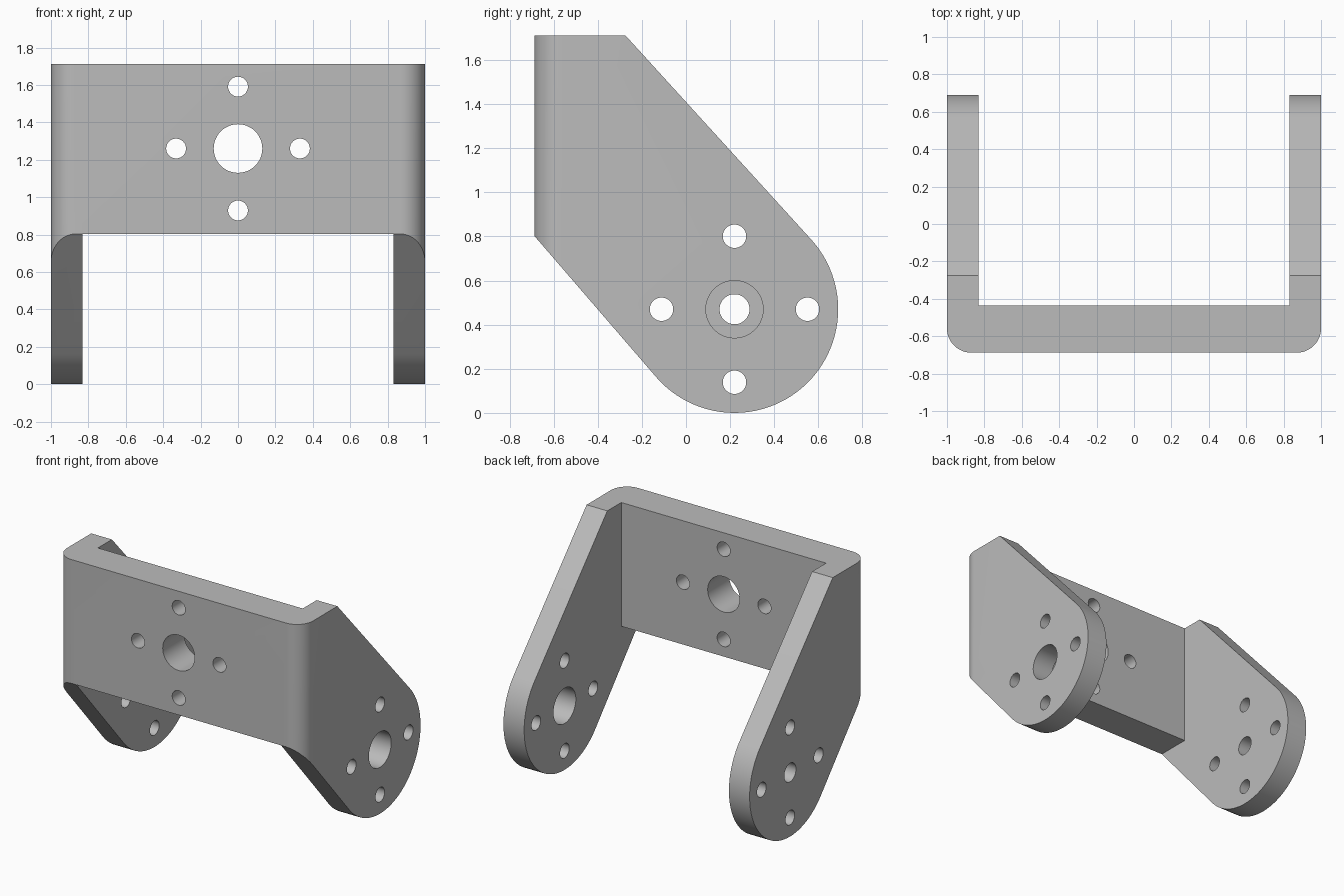
import bpy, bmesh, math
from mathutils import Vector, Matrix

cube = bpy.data.objects.get("Cube")
if cube:
    bpy.data.objects.remove(cube, do_unlink=True)

HEIGHT, ARM_IN, FRONT, BACK, PLATE_IN = 1.712, 0.832, -0.688, 0.69, -0.437
PLATE_BOTTOM = 0.803
PIVOT, END_R = Vector((0.22, 0.47)), 0.47
PLATE_C = Vector((0, 1.26))
CORNER_R, SCREW_R, SCREW_OFF, BIG_R, SMALL_R = 0.13, 0.053, 0.331, 0.13, 0.068

# Axis maps: profile (u, v) plus depth w -> world
ALONG_Z = Matrix.Identity(3)
ALONG_X = Matrix(((0, 0, 1), (1, 0, 0), (0, 1, 0)))
ALONG_Y = Matrix(((1, 0, 0), (0, 0, 1), (0, 1, 0)))

steel = bpy.data.materials.new("grey_metal")
steel.use_nodes = True
GREY = (0.5, 0.5, 0.5, 1)
steel.diffuse_color = GREY
steel.node_tree.nodes["Principled BSDF"].inputs["Base Color"].default_value = GREY


def arc(centre, radius, start, end, steps):
    angles = [start + (end - start) * i / steps for i in range(steps + 1)]
    return [(centre[0] + radius * math.cos(a), centre[1] + radius * math.sin(a)) for a in angles]


def circle(centre, radius):
    return arc(centre, radius, 0, math.tau, 48)[:-1]


def prism(name, outline, axes, low, high):
    bm = bmesh.new()
    face = bm.faces.new([bm.verts.new(axes @ Vector((u, v, low))) for u, v in outline])
    out = bmesh.ops.extrude_face_region(bm, geom=[face])
    moved = [g for g in out["geom"] if isinstance(g, bmesh.types.BMVert)]
    bmesh.ops.translate(bm, verts=moved, vec=axes @ Vector((0, 0, high - low)))
    bmesh.ops.recalc_face_normals(bm, faces=bm.faces)
    mesh = bpy.data.meshes.new(name)
    bm.to_mesh(mesh)
    bm.free()
    mesh.materials.append(steel)
    obj = bpy.data.objects.new(name, mesh)
    bpy.context.collection.objects.link(obj)
    return obj


def combine(target, tool, operation):
    mod = target.modifiers.new("cut", 'BOOLEAN')
    mod.operation, mod.solver, mod.object = operation, 'EXACT', tool
    tool.hide_render = True
    bpy.context.view_layer.objects.active = target
    bpy.ops.object.modifier_apply(modifier=mod.name)
    bpy.data.objects.remove(tool, do_unlink=True)


def tangent_angle(point, side):
    d = Vector(point) - PIVOT
    return math.atan2(d.y, d.x) + side * math.acos(END_R / d.length)


# U-shaped channel with rounded outer corners
rounded = FRONT + CORNER_R
channel = arc((-1 + CORNER_R, rounded), CORNER_R, math.pi, 1.5 * math.pi, 12)
channel += arc((1 - CORNER_R, rounded), CORNER_R, 1.5 * math.pi, math.tau, 12)
channel += [(1, BACK), (ARM_IN, BACK), (ARM_IN, PLATE_IN),
            (-ARM_IN, PLATE_IN), (-ARM_IN, BACK), (-1, BACK)]
bracket = prism("bracket", channel, ALONG_Z, 0, HEIGHT)

# Side silhouette with round pivot ends
top_corner, low_corner = (-0.275, HEIGHT), (FRONT, PLATE_BOTTOM)
start = tangent_angle(low_corner, 1) - math.tau
end = tangent_angle(top_corner, -1)
if start < -math.pi:
    start += math.tau
if start > end:
    start -= math.tau
side = arc(PIVOT, END_R, start, end, 48)
side += [top_corner, (FRONT - 0.1, HEIGHT), (FRONT - 0.1, PLATE_BOTTOM), low_corner]
# Slight overshoot at the top keeps the cut clean
side = [(u, v + 0.0 if v < HEIGHT else v) for u, v in side]
combine(bracket, prism("side_shape", side, ALONG_X, -1.1, 1.1), 'INTERSECT')

# Flat underside of the front plate
under = [(-ARM_IN, -1), (ARM_IN, -1), (ARM_IN, PLATE_IN + 0.1), (-ARM_IN, PLATE_IN + 0.1)]
combine(bracket, prism("underside_cut", under, ALONG_Z, -0.1, PLATE_BOTTOM), 'DIFFERENCE')


# Centre hole with four screw holes around it
def drill(centre, centre_r, axes, low, high):
    combine(bracket, prism("hole", circle(centre, centre_r), axes, low, high), 'DIFFERENCE')
    for dx, dy in ((1, 0), (-1, 0), (0, 1), (0, -1)):
        spot = centre + Vector((dx, dy)) * SCREW_OFF
        combine(bracket, prism("hole", circle(spot, SCREW_R), axes, low, high), 'DIFFERENCE')


drill(PLATE_C, BIG_R, ALONG_Y, -1, -0.3)
drill(PIVOT, BIG_R, ALONG_X, 0.7, 1.1)
drill(PIVOT, SMALL_R, ALONG_X, -1.1, -0.7)

# Smooth curved walls, sharp edges
bpy.ops.object.select_all(action='DESELECT')
bracket.select_set(True)
bpy.context.view_layer.objects.active = bracket
bpy.ops.object.shade_smooth_by_angle(angle=math.radians(30))
